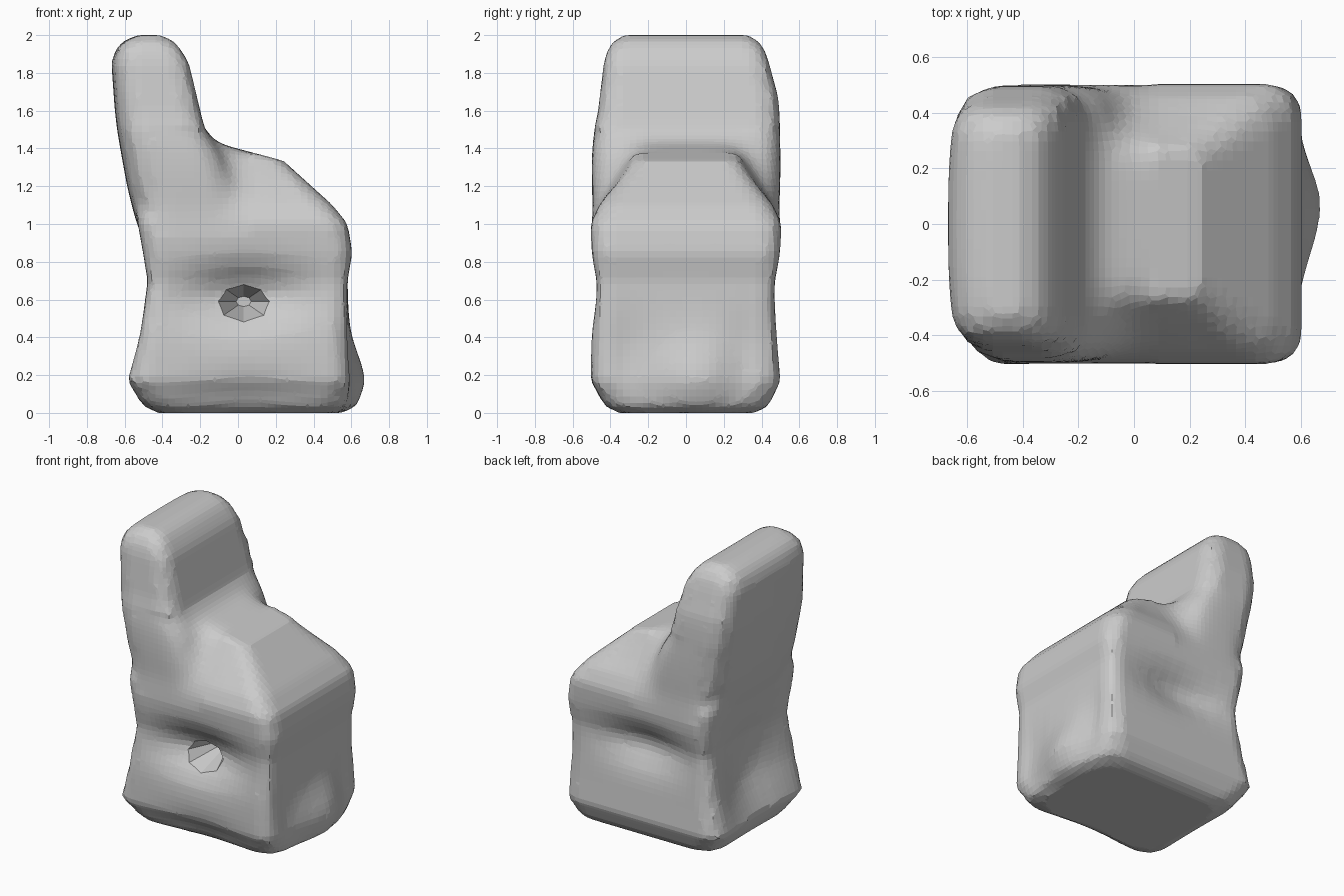
import bpy, bmesh, math

if "Cube" in bpy.data.objects:
    bpy.data.objects.remove(bpy.data.objects["Cube"])

STEP = 0.083


def ring(x0, x1, yh, r, n=9):
    """Rounded rectangle with n segments per side and 2 per corner."""
    pts = []
    for cx, cy, a in ((x1 - r, yh - r, 0), (x0 + r, yh - r, 90),
                      (x0 + r, r - yh, 180), (x1 - r, r - yh, 270)):
        for d in (0, 45, 90):
            t = math.radians(a + d)
            pts.append((cx + r * math.cos(t), cy + r * math.sin(t)))
    out = []
    for i, p in enumerate(pts):
        q = pts[(i + 1) % len(pts)]
        k = n if i % 3 == 2 else 1
        for j in range(k):
            out.append((p[0] + (q[0] - p[0]) * j / k, p[1] + (q[1] - p[1]) * j / k))
    return out


def loft(name, sections, warp):
    """Stack rounded sections (z, x0, x1, half depth, corner) and warp the points."""
    levels = []
    for a, b in zip(sections, sections[1:]):
        k = max(1, round((b[0] - a[0]) / STEP))
        levels += [[u + (v - u) * j / k for u, v in zip(a, b)] for j in range(k)]
    levels.append(sections[-1])
    bm = bmesh.new()
    rows = [[bm.verts.new(warp(x, y, z)) for x, y in ring(*s)] for z, *s in levels]
    n = len(rows[0])
    for lo, hi in zip(rows, rows[1:]):
        for i in range(n):
            bm.faces.new((lo[i], lo[(i + 1) % n], hi[(i + 1) % n], hi[i]))
    caps = [bm.faces.new(rows[0][::-1]), bm.faces.new(rows[-1])]
    bmesh.ops.triangulate(bm, faces=caps)
    bmesh.ops.recalc_face_normals(bm, faces=bm.faces)
    me = bpy.data.meshes.new(name)
    bm.to_mesh(me)
    bm.free()
    ob = bpy.data.objects.new(name, me)
    bpy.context.collection.objects.link(ob)
    return ob


def bump(a, b, sa, sb):
    return math.exp(-(a / sa) ** 2 - (b / sb) ** 2)


def body_warp(x, y, z):
    # hollows in the front, back and left faces; bulge low on the right
    x2, y2, z2 = x, y, z
    if z < 1.1:
        if y < -0.3:
            y2 += 0.13 * bump(x - 0.03, z - 0.62, 0.3, 0.14)
            y2 += 0.04 * bump(x - 0.05, z - 0.08, 0.3, 0.12)
        if y > 0.3:
            y2 -= 0.09 * bump(x, z - 0.66, 0.3, 0.13) + 0.02 * bump(0, z - 0.45, 1, 0.25)
        if x < -0.4:
            x2 += 0.09 * bump(y, z - 0.45, 0.28, 0.28)
        if x > 0.45:
            x2 += 0.075 * bump(y - 0.06, z - 0.17, 0.2, 0.2)
            x2 -= 0.02 * bump(abs(y) - 0.3, z - 0.3, 0.1, 0.2)
    # seat rises towards the backrest
    if z > 1.1:
        z2 += 0.09 * (z - 1.1) / 0.235 * max(0, min(1, (0.24 - x) / 0.34))
    return x2, y2, z2


def back_warp(x, y, z):
    # rounded rear face, slightly fuller on the far side
    if x < -0.45:
        x += 0.05 * (abs(y) / 0.5) ** 3
    if y > 0:
        y += y * 0.07 * math.exp(-((z - 1.65) / 0.15) ** 2)
    return x, y, z


def apply(ob, kind, **settings):
    m = ob.modifiers.new(kind, kind)
    for key, value in settings.items():
        setattr(m, key, value)
    bpy.context.view_layer.objects.active = ob
    bpy.ops.object.modifier_apply(modifier=m.name)


# Seat block
body = loft("armchair", [
    (0.0, -0.43, 0.52, 0.37, 0.15),
    (0.04, -0.51, 0.58, 0.44, 0.13),
    (0.17, -0.59, 0.60, 0.505, 0.10),
    (0.40, -0.535, 0.585, 0.50, 0.09),
    (0.70, -0.485, 0.58, 0.485, 0.08),
    (0.85, -0.505, 0.605, 0.50, 0.09),
    (1.00, -0.53, 0.58, 0.505, 0.10),
    (1.10, -0.54, 0.50, 0.46, 0.10),
    (1.335, -0.42, 0.24, 0.27, 0.06)], body_warp)

# Backrest, flaring forward at its foot
back = loft("backrest", [
    (0.75, -0.45, 0.0, 0.36, 0.10),
    (0.90, -0.50, 0.02, 0.46, 0.12),
    (1.05, -0.55, 0.02, 0.49, 0.13),
    (1.20, -0.587, -0.02, 0.50, 0.13),
    (1.38, -0.62, -0.09, 0.50, 0.12),
    (1.50, -0.64, -0.175, 0.485, 0.10),
    (1.60, -0.652, -0.20, 0.465, 0.10),
    (1.85, -0.67, -0.26, 0.435, 0.09),
    (1.92, -0.65, -0.30, 0.415, 0.08),
    (1.97, -0.605, -0.345, 0.38, 0.07),
    (2.00, -0.53, -0.41, 0.33, 0.04)], back_warp)

# Fuse the backrest to the seat and remesh as one skin
apply(body, 'BOOLEAN', object=back, operation='UNION', solver='EXACT')
bpy.data.objects.remove(back)
apply(body, 'REMESH', mode='VOXEL', voxel_size=0.035)

# Soften the join between seat and backrest
bm = bmesh.new()
bm.from_mesh(body.data)
join = [v for v in bm.verts if 0.95 < v.co.z < 1.5 and -0.45 < v.co.x < 0.08]
for _ in range(14):
    bmesh.ops.smooth_vert(bm, verts=join, factor=0.5,
                          use_axis_x=True, use_axis_y=True, use_axis_z=True)
bm.to_mesh(body.data)
bm.free()
body.data.polygons.foreach_set("use_smooth", [False] * len(body.data.polygons))

# Small wedge-shaped pocket in the front hollow
bpy.ops.mesh.primitive_cone_add(vertices=8, radius1=1, radius2=0.25, depth=0.26,
                                location=(0.03, -0.32, 0.59),
                                rotation=(-math.pi / 2, 0, 0))
pocket = bpy.context.object
pocket.scale = (0.16, 0.11, 1)
apply(body, 'BOOLEAN', object=pocket, operation='DIFFERENCE', solver='EXACT')
bpy.data.objects.remove(pocket)
